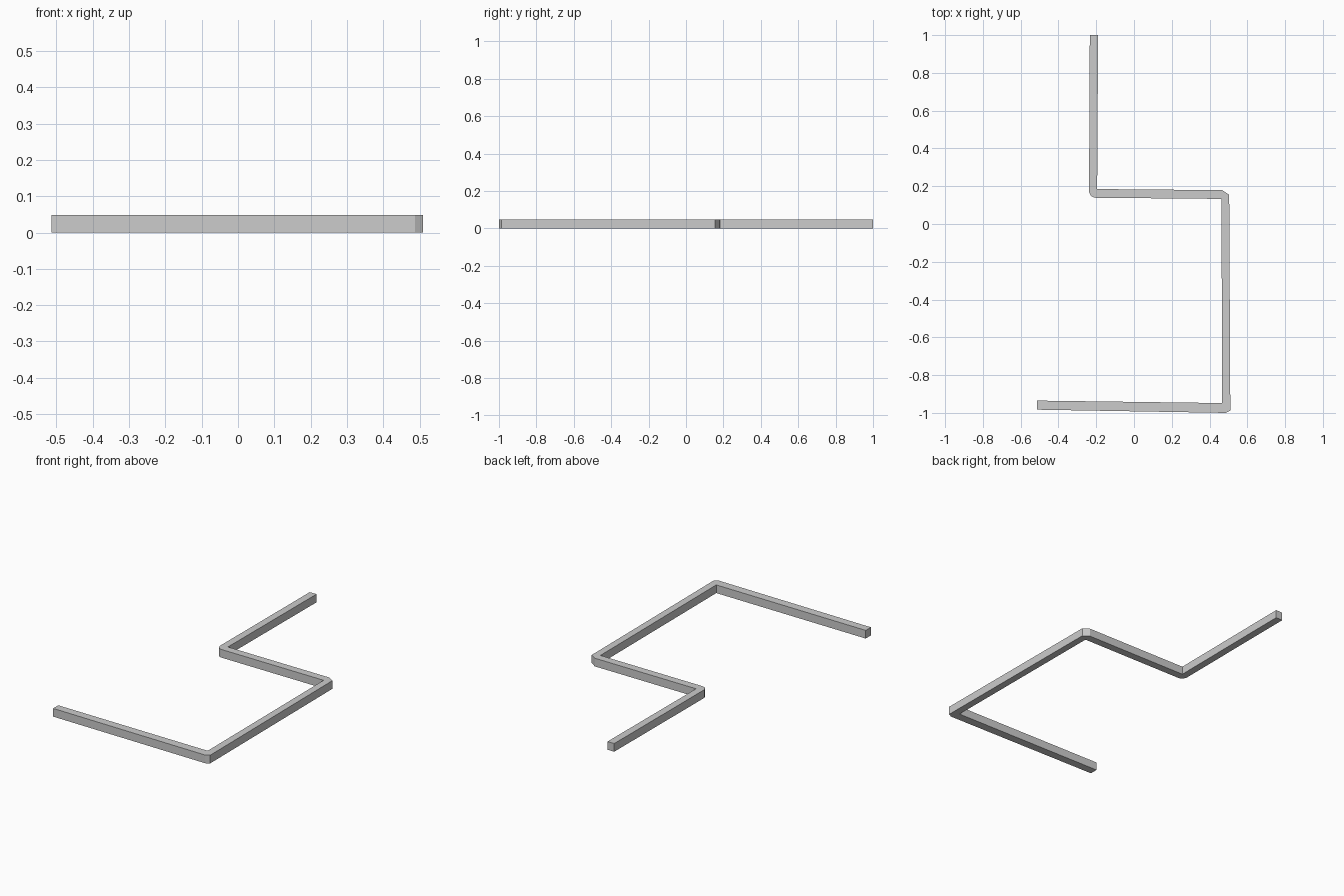
import bpy, bmesh

if "Cube" in bpy.data.objects:
    bpy.data.objects.remove(bpy.data.objects["Cube"])

HEIGHT = 0.048

# Zigzag bar outline seen from above, counter-clockwise, with clipped outer corners
outline = [
    (-0.190, 1.000), (-0.234, 1.000),                      # back end
    (-0.238, 0.170), (-0.228, 0.148), (-0.208, 0.139),     # left corner
    (0.463, 0.133), (0.467, -0.948),                       # inner corners
    (-0.513, -0.935), (-0.513, -0.983),                    # front left end
    (0.487, -1.000), (0.510, -0.987),                      # front right corner
    (0.504, 0.155), (0.467, 0.179),                        # right corner
    (-0.195, 0.185),                                       # inner corner
]

# Extrude the outline into a solid bar
bm = bmesh.new()
base = bm.faces.new([bm.verts.new((x, y, 0)) for x, y in outline])
top = bmesh.ops.extrude_face_region(bm, geom=[base], use_keep_orig=True)["geom"]
bmesh.ops.translate(bm, vec=(0, 0, HEIGHT),
                    verts=[v for v in top if isinstance(v, bmesh.types.BMVert)])
bmesh.ops.recalc_face_normals(bm, faces=bm.faces)
bmesh.ops.triangulate(bm, faces=[f for f in bm.faces if len(f.verts) > 4])

mesh = bpy.data.meshes.new("zigzag_bar")
bm.to_mesh(mesh)
bm.free()
bpy.context.collection.objects.link(bpy.data.objects.new("zigzag_bar", mesh))
